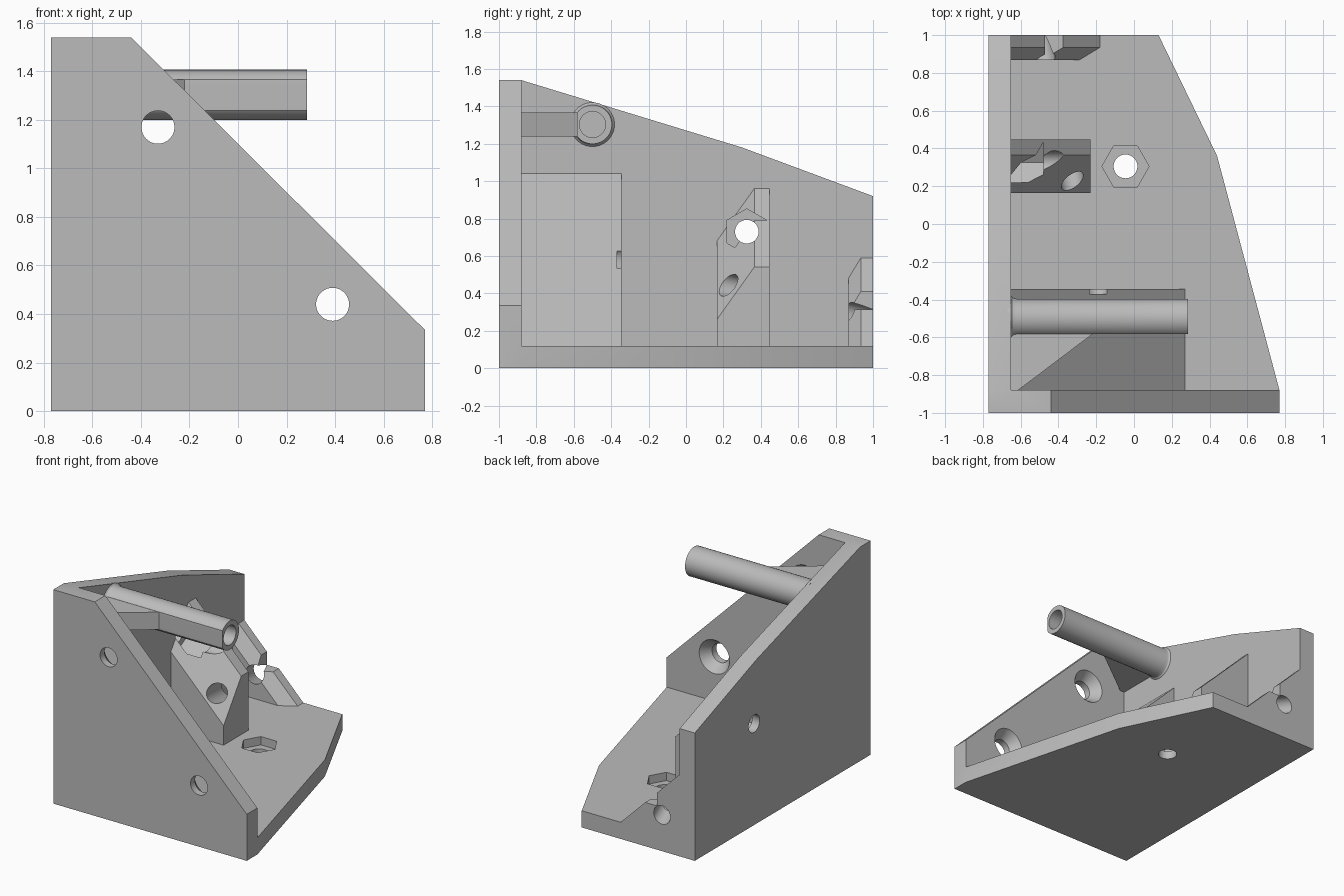
import bpy, bmesh, math

cube = bpy.data.objects.get("Cube")
if cube:
    bpy.data.objects.remove(cube)

grey = bpy.data.materials.new("light grey plastic")
grey.use_nodes = True
colour = (0.5, 0.5, 0.5, 1)
grey.diffuse_color = colour
grey.node_tree.nodes["Principled BSDF"].inputs["Base Color"].default_value = colour


def loft(name, axis, *sections):
    """Solid through matching 2D outlines, each given as (position on axis, points)."""
    place = {"x": lambda u, v, t: (t, u, v),
             "y": lambda u, v, t: (u, t, v),
             "z": lambda u, v, t: (u, v, t)}[axis]
    bm = bmesh.new()
    rings = [[bm.verts.new(place(u, v, t)) for u, v in pts] for t, pts in sections]
    n = len(rings[0])
    for a, b in zip(rings, rings[1:]):
        for i in range(n):
            j = (i + 1) % n
            bm.faces.new((a[i], a[j], b[j], b[i]))
    bm.faces.new(rings[0])
    bm.faces.new(rings[-1])
    bmesh.ops.recalc_face_normals(bm, faces=bm.faces)
    mesh = bpy.data.meshes.new(name)
    bm.to_mesh(mesh)
    bm.free()
    mesh.materials.append(grey)
    obj = bpy.data.objects.new(name, mesh)
    bpy.context.collection.objects.link(obj)
    return obj


def prism(name, axis, a, b, pts):
    return loft(name, axis, (a, pts), (b, pts))


def circle(u, v, r, n=48, turn=0):
    return [(u + r * math.cos(turn + math.tau * i / n),
             v + r * math.sin(turn + math.tau * i / n)) for i in range(n)]


def activate(obj):
    bpy.ops.object.select_all(action="DESELECT")
    obj.select_set(True)
    bpy.context.view_layer.objects.active = obj


def combine(target, tool, operation):
    mod = target.modifiers.new(operation.lower(), "BOOLEAN")
    mod.operation, mod.solver, mod.object = operation, "EXACT", tool
    activate(target)
    bpy.ops.object.modifier_apply(modifier=mod.name)
    bpy.data.objects.remove(tool)


# Three main plates
body = prism("bracket_body", "z", 0, 0.12,
             [(-0.77, -1), (0.77, -1), (0.77, -0.88), (0.44, 0.36), (0.13, 1), (-0.77, 1)])
side_wall = prism("side_wall", "x", -0.77, -0.65,
                  [(-1, 0), (1, 0), (1, 0.92), (0.3, 1.18), (-0.88, 1.54), (-1, 1.54)])
front_plate = prism("front_plate", "y", -1, -0.88,
                    [(-0.77, 0), (0.77, 0), (0.77, 0.335), (-0.44, 1.54), (-0.77, 1.54)])


# Corner ribs, sunk a little into the plates
def rib_outline(top, reach):
    end = max(top - (reach + 0.65), 0.12)
    return [(-0.7, 0.06), (reach, 0.06), (reach, end), (-0.65, top), (-0.7, top)]


front_rib = prism("front_rib", "y", -0.92, -0.345, rib_outline(1.04, 0.27))
middle_rib = loft("middle_rib", "y", (0.165, rib_outline(0.68, -0.23)),
                  (0.365, rib_outline(0.96, -0.23)), (0.447, rib_outline(0.96, -0.23)))
back_rib = loft("back_rib", "y", (0.868, rib_outline(0.48, -0.29)),
                (0.935, rib_outline(0.59, -0.18)), (1, rib_outline(0.59, -0.18)))
for part in (side_wall, front_plate, front_rib, middle_rib, back_rib):
    combine(body, part, "UNION")

# Countersunk holes in the front plate
cutters = []
for x, z in ((-0.33, 1.17), (0.39, 0.44)):
    cutters.append(loft("countersink", "y", (-1.05, circle(x, z, 0.068)),
                        (-0.95, circle(x, z, 0.068)), (-0.875, circle(x, z, 0.125))))

# Screw holes with hexagonal nut pockets in the base and the wall
cutters += [
    prism("base_hole", "z", -0.1, 0.2, circle(-0.045, 0.305, 0.063)),
    prism("base_nut_pocket", "z", 0.06, 0.2, circle(-0.045, 0.305, 0.125, 6)),
    prism("wall_hole", "x", -0.9, 0, circle(0.325, 0.73, 0.063)),
    prism("wall_nut_pocket", "x", -0.71, -0.48, circle(0.325, 0.73, 0.122, 6, math.pi / 6)),
]

# Slanted bore through the ribs and the nut slot in the back rib
cutters.append(loft("slanted_bore", "y", (-0.37, circle(-0.185, 0.585, 0.066)),
                    (1.1, circle(-0.533, 0.237, 0.066))))
cutters.append(prism("nut_slot", "y", 0.8, 1.1,
                     [(-0.47, 0.315), (-0.3, 0.315), (-0.3, 0.7), (-0.47, 0.7)]))
for cutter in cutters:
    combine(body, cutter, "DIFFERENCE")

# Hollow tube with a flared root and a flat front side
TUBE_Y, TUBE_Z, FLAT_Y = -0.5, 1.303, -0.583
round_outline = circle(TUBE_Y, TUBE_Z, 0.104)
flat_outline = [(max(y, FLAT_Y), z) for y, z in round_outline]
tube = loft("tube", "x", (-0.67, circle(TUBE_Y, TUBE_Z, 0.118)),
            (-0.65, circle(TUBE_Y, TUBE_Z, 0.118)), (-0.64, circle(TUBE_Y, TUBE_Z, 0.109)),
            (-0.62, flat_outline), (0.285, flat_outline))
combine(tube, prism("tube_bore", "x", -0.65, 0.4, circle(TUBE_Y, TUBE_Z, 0.07)), "DIFFERENCE")

# Gusset tying the tube to the front plate
gusset = prism("tube_gusset", "z", 1.24, 1.366,
               [(-0.67, -0.9), (-0.64, -0.9), (-0.22, FLAT_Y), (-0.22, -0.577), (-0.67, -0.577)])

for obj in (body, tube, gusset):
    activate(obj)
    bpy.ops.object.shade_smooth_by_angle(angle=math.radians(25))
